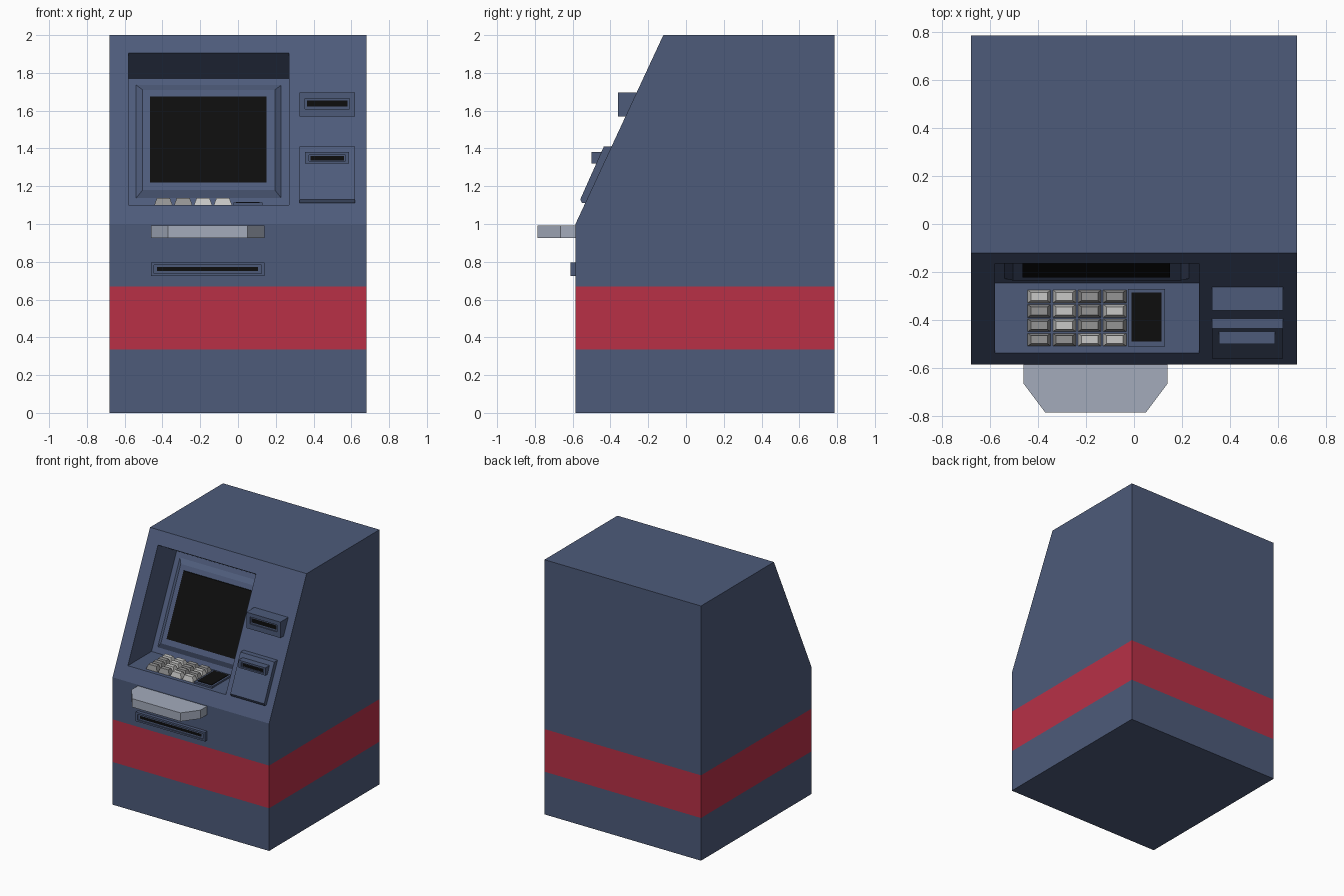
import bpy
import bmesh

cube = bpy.data.objects.get("Cube")
if cube:
    bpy.data.objects.remove(cube, do_unlink=True)


def material(name, r, g, b):
    m = bpy.data.materials.new(name)
    m.use_nodes = True
    m.diffuse_color = (r, g, b, 1)
    m.node_tree.nodes["Principled BSDF"].inputs["Base Color"].default_value = (r, g, b, 1)
    return m


BLUE = material("slate_blue", 0.075, 0.104, 0.195)
RED = material("stripe_red", 0.48, 0.03, 0.062)
BLACK = material("black", 0.004, 0.004, 0.004)
SHELF = material("shelf_grey", 0.37, 0.41, 0.5)
LIGHT = material("light_key", 0.58, 0.58, 0.57)
GREY = material("grey_key", 0.3, 0.3, 0.3)


def finish(name, bm, *mats):
    bmesh.ops.recalc_face_normals(bm, faces=bm.faces)
    mesh = bpy.data.meshes.new(name)
    bm.to_mesh(mesh)
    bm.free()
    for m in mats:
        mesh.materials.append(m)
    ob = bpy.data.objects.new(name, mesh)
    bpy.context.collection.objects.link(ob)
    return ob


def loft(ring_a, ring_b):
    """Closed solid between two matching outlines."""
    bm = bmesh.new()
    a = [bm.verts.new(p) for p in ring_a]
    b = [bm.verts.new(p) for p in ring_b]
    bm.faces.new(a)
    bm.faces.new(b)
    for i in range(len(a)):
        j = (i + 1) % len(a)
        bm.faces.new((a[i], a[j], b[j], b[i]))
    bmesh.ops.recalc_face_normals(bm, faces=bm.faces)
    return bm


def prism_x(profile, x0, x1):
    return loft([(x0, y, z) for y, z in profile], [(x1, y, z) for y, z in profile])


def rect_z(x0, x1, y0, y1, z):
    return [(x0, y0, z), (x1, y0, z), (x1, y1, z), (x0, y1, z)]


def block(name, x0, x1, y0, y1, z0, z1, mat, taper=0.0):
    top = rect_z(x0 + taper, x1 - taper, y0 + taper * .7, y1 - taper * .7, z1)
    return finish(name, loft(rect_z(x0, x1, y0, y1, z0), top), mat)


def slot_housing(name, outer, rim, slit, front, back):
    """Box whose front has a sunken rim and a deeper black slit."""
    x0, x1, z0, z1 = outer
    bm = loft(rect_z(x0, x1, front, back, z0), rect_z(x0, x1, front, back, z1))
    face = min(bm.faces, key=lambda f: f.calc_center_median().y)
    cx, cz = (x0 + x1) / 2, (z0 + z1) / 2

    def inset_to(rect, y):
        bmesh.ops.inset_region(bm, faces=[face], thickness=0.002)
        for v in face.verts:
            v.co = (rect[0] if v.co.x < cx else rect[1], y,
                    rect[2] if v.co.z < cz else rect[3])

    inset_to(rim, front)
    inset_to(rim, front + 0.008)
    inset_to(slit, front + 0.008)
    face.material_index = 1
    return finish(name, bm, BLUE, BLACK)


# Cabinet with a red band all round
bm = prism_x([(-.585, 0), (.785, 0), (.785, 2), (-.12, 2), (-.585, 1)], -.68, .68)
BAND = (.335, .67)
for z in BAND:
    bmesh.ops.bisect_plane(bm, geom=bm.verts[:] + bm.edges[:] + bm.faces[:],
                           plane_co=(0, 0, z), plane_no=(0, 0, 1))
for f in bm.faces:
    if abs(f.normal.z) < .1 and BAND[0] < f.calc_center_median().z < BAND[1]:
        f.material_index = 1
cabinet = finish("cabinet", bm, BLUE, RED)

# Screen recess cut into the sloping front
bm = prism_x([(-.7, 1.1), (-.245, 1.1), (.066, 1.77), (-.396, 2.04), (-.7, 2.04)], -.58, .27)
cutter = finish("recess_cutter", bm, BLUE)
cutter.hide_render = True
cut = cabinet.modifiers.new("recess", "BOOLEAN")
cut.operation = "DIFFERENCE"
cut.solver = "EXACT"
cut.object = cutter
bpy.context.view_layer.update()
solid = bpy.data.meshes.new_from_object(
    cabinet.evaluated_get(bpy.context.evaluated_depsgraph_get()))
cabinet.modifiers.clear()
cabinet.data = solid
bpy.data.objects.remove(cutter, do_unlink=True)


# Bevelled screen frame and screen, leaning with the recess wall
def wall_rect(x0, x1, z0, z1, out):
    return [(x, -.245 + .464 * (z - 1.1) - out, z)
            for x, z in ((x0, z0), (x1, z0), (x1, z1), (x0, z1))]


finish("screen_frame", loft(wall_rect(-.545, .235, 1.13, 1.74, -.005),
                            wall_rect(-.505, .195, 1.18, 1.71, .027)), BLUE)
finish("screen", loft(wall_rect(-.465, .15, 1.22, 1.675, .025),
                      wall_rect(-.465, .15, 1.22, 1.675, .033)), BLACK)

# Keypad, back row first
for r, row in enumerate(("LLGG", "GLGL", "GLGG", "GGLL")):
    for c, tone in enumerate(row):
        x, y = -.445 + c * .105, -.33 - r * .06
        block(f"key_{r}_{c}", x, x + .1, y, y + .056, 1.095, 1.138,
              LIGHT if tone == "L" else GREY, .016)

# Touch pad beside the keys
block("pad_base", -.025, .13, -.51, -.27, 1.095, 1.113, BLUE)
block("pad_surface", -.01, .115, -.49, -.285, 1.11, 1.117, BLACK)

# Receipt slot, card reader and its sloping plate
slot_housing("receipt_slot", (.325, .62, 1.57, 1.695), (.355, .59, 1.61, 1.665),
             (.365, .58, 1.622, 1.655), -.36, -.25)
finish("reader_plate", prism_x([(-.38, 1.41), (-.435, 1.41), (-.56, 1.13),
                                (-.55, 1.11), (-.52, 1.11)], .325, .62), BLUE)
slot_housing("card_reader", (.355, .588, 1.32, 1.38), (.375, .57, 1.333, 1.365),
             (.385, .56, 1.337, 1.36), -.5, -.42)

# Shelf and cash slot on the upright front
outline = [(-.46, -.58), (-.46, -.665), (-.37, -.785), (.05, -.785), (.14, -.665), (.14, -.58)]
finish("shelf", loft([(x, y, .925) for x, y in outline],
                     [(x, y, .992) for x, y in outline]), SHELF)
slot_housing("cash_slot", (-.46, .14, .725, .797), (-.445, .125, .738, .782),
             (-.43, .105, .75, .772), -.612, -.58)
